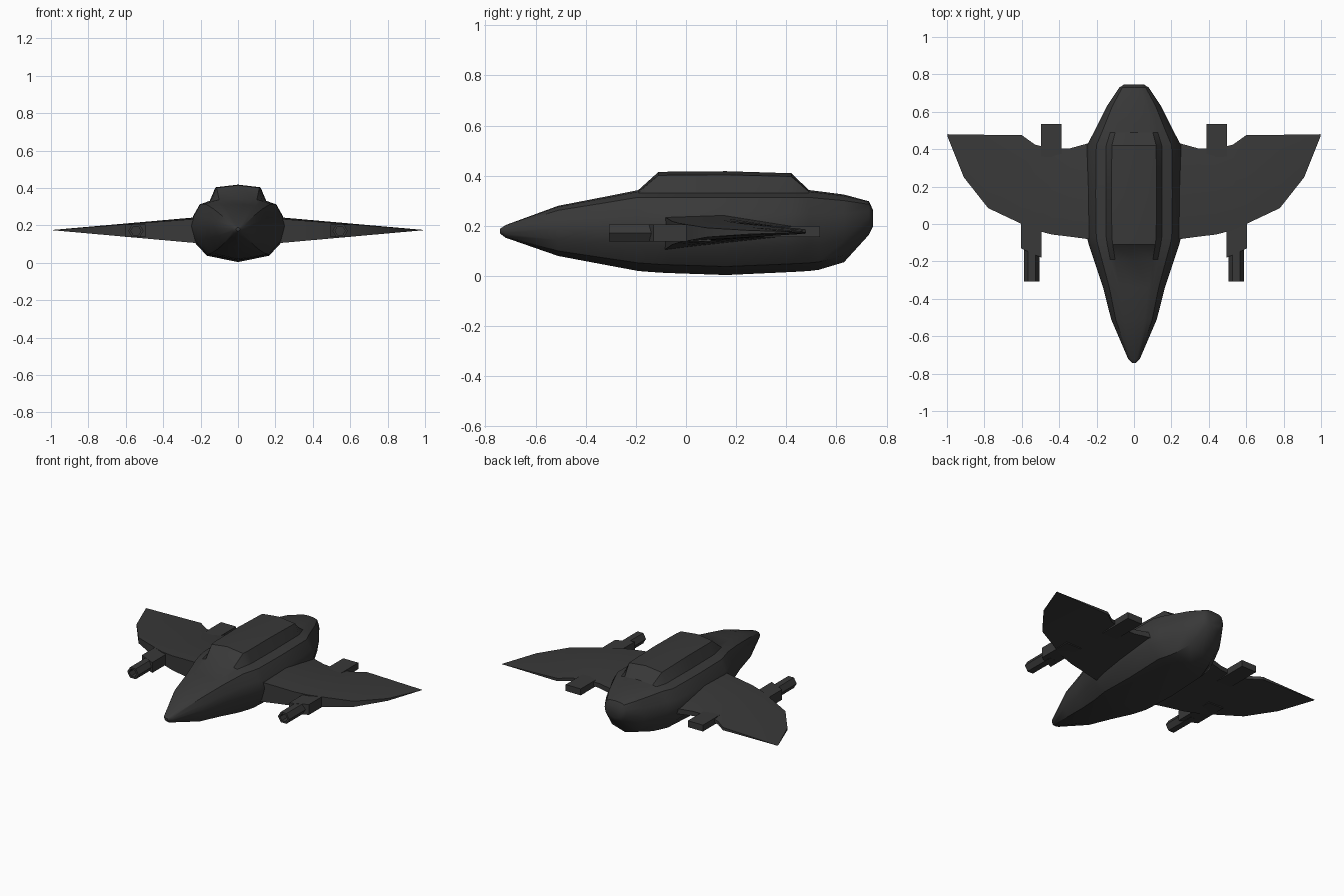
import bpy, bmesh, math

if "Cube" in bpy.data.objects:
    bpy.data.objects.remove(bpy.data.objects["Cube"])

dark = bpy.data.materials.new("dark_grey")
dark.diffuse_color = (0.04, 0.04, 0.04, 1)
dark.use_nodes = True
dark.node_tree.nodes["Principled BSDF"].inputs["Base Color"].default_value = dark.diffuse_color


def finish(name, bm, mirror=False, smooth=None):
    bmesh.ops.recalc_face_normals(bm, faces=bm.faces)
    mesh = bpy.data.meshes.new(name)
    bm.to_mesh(mesh)
    bm.free()
    obj = bpy.data.objects.new(name, mesh)
    bpy.context.collection.objects.link(obj)
    mesh.materials.append(dark)
    if mirror:
        obj.modifiers.new("mirror", 'MIRROR')
    if smooth:
        bpy.ops.object.select_all(action='DESELECT')
        obj.select_set(True)
        bpy.context.view_layer.objects.active = obj
        bpy.ops.object.shade_smooth_by_angle(angle=math.radians(smooth))
    return obj


def loft(rings):
    """Skin a list of equal-length closed rings and cap both ends."""
    bm = bmesh.new()
    vr = [[bm.verts.new(p) for p in r] for r in rings]
    n = len(vr[0])
    for a, b in zip(vr, vr[1:]):
        for i in range(n):
            bm.faces.new((a[i], a[(i + 1) % n], b[(i + 1) % n], b[i]))
    bm.faces.new(vr[0])
    bm.faces.new(vr[-1])
    return bm


# Fuselage with canopy hump: y, half width, bottom, top, canopy height
stations = [
    (-0.742, 0.010, 0.170, 0.188, 0), (-0.72, 0.032, 0.153, 0.203, 0),
    (-0.51, 0.122, 0.080, 0.280, 0), (-0.34, 0.165, 0.048, 0.313, 0),
    (-0.19, 0.215, 0.020, 0.343, 0), (-0.11, 0.242, 0.014, 0.343, 0.072),
    (-0.07, 0.252, 0.012, 0.343, 0.073), (0.16, 0.256, 0.004, 0.343, 0.075),
    (0.42, 0.252, 0.016, 0.343, 0.067), (0.49, 0.215, 0.020, 0.343, 0),
    (0.53, 0.195, 0.025, 0.338, 0), (0.63, 0.145, 0.055, 0.325, 0),
    (0.73, 0.078, 0.165, 0.298, 0), (0.745, 0.055, 0.195, 0.265, 0)]
# Half section: width fraction, height fraction, share of canopy height
section = [(0, 0, 0), (0.65, 0.1, 0), (0.92, 0.32, 0), (1, 0.56, 0),
           (0.94, 0.72, 0), (0.80, 0.91, 0), (0.59, 0.965, 0),
           (0.47, 0.98, 0.9), (0, 1, 1)]
full = section + [(-x, z, c) for x, z, c in section[-2:0:-1]]
finish("fuselage", loft([[(x * w, y, b + z * (t - b) + c * h) for x, z, c in full]
                         for y, w, b, t, h in stations]), smooth=35)

# Wings: x, leading edge y, trailing edge y; thickness tapers to the tip
wing = [(0.18, -0.088, 0.44), (0.25, -0.08, 0.43), (0.34, -0.068, 0.405),
        (0.44, -0.056, 0.40), (0.53, -0.032, 0.425), (0.60, 0.0, 0.475),
        (0.78, 0.085, 0.477), (0.91, 0.25, 0.478), (0.998, 0.47, 0.48)]
rings = []
for x, le, te in wing:
    t = (1 - x) / 0.75
    prof = [(0, -0.067), (0, 0.058), (0.45, 0.066), (1, 0.022), (1, -0.012)]
    rings.append([(x, le + f * (te - le), 0.175 + z * t) for f, z in prof])
finish("wings", loft(rings), mirror=True, smooth=30)

# Gun housings with slanted fronts
finish("gun_housings", loft([
    [(0.495, -0.18, z0), (0.605, -0.13, z0), (0.605, 0.1, z0), (0.495, 0.1, z0)]
    for z0 in (0.138, 0.206)]), mirror=True)


# Hollow six-sided gun barrels
def hexagon(y, r):
    return [(0.546 + r * math.cos(i * math.pi / 3), y,
             0.171 + r * 0.95 * math.sin(i * math.pi / 3)) for i in range(6)]


finish("gun_barrels", loft([hexagon(-0.1, 0.041), hexagon(-0.308, 0.041),
                            hexagon(-0.308, 0.027), hexagon(-0.24, 0.027)]), mirror=True)

# Rear engine exhaust blocks
finish("exhausts", loft([[(0.388, y, 0.155), (0.497, y, 0.155),
                          (0.497, y, 0.197), (0.388, y, 0.197)]
                         for y in (0.3, 0.535)]), mirror=True)
